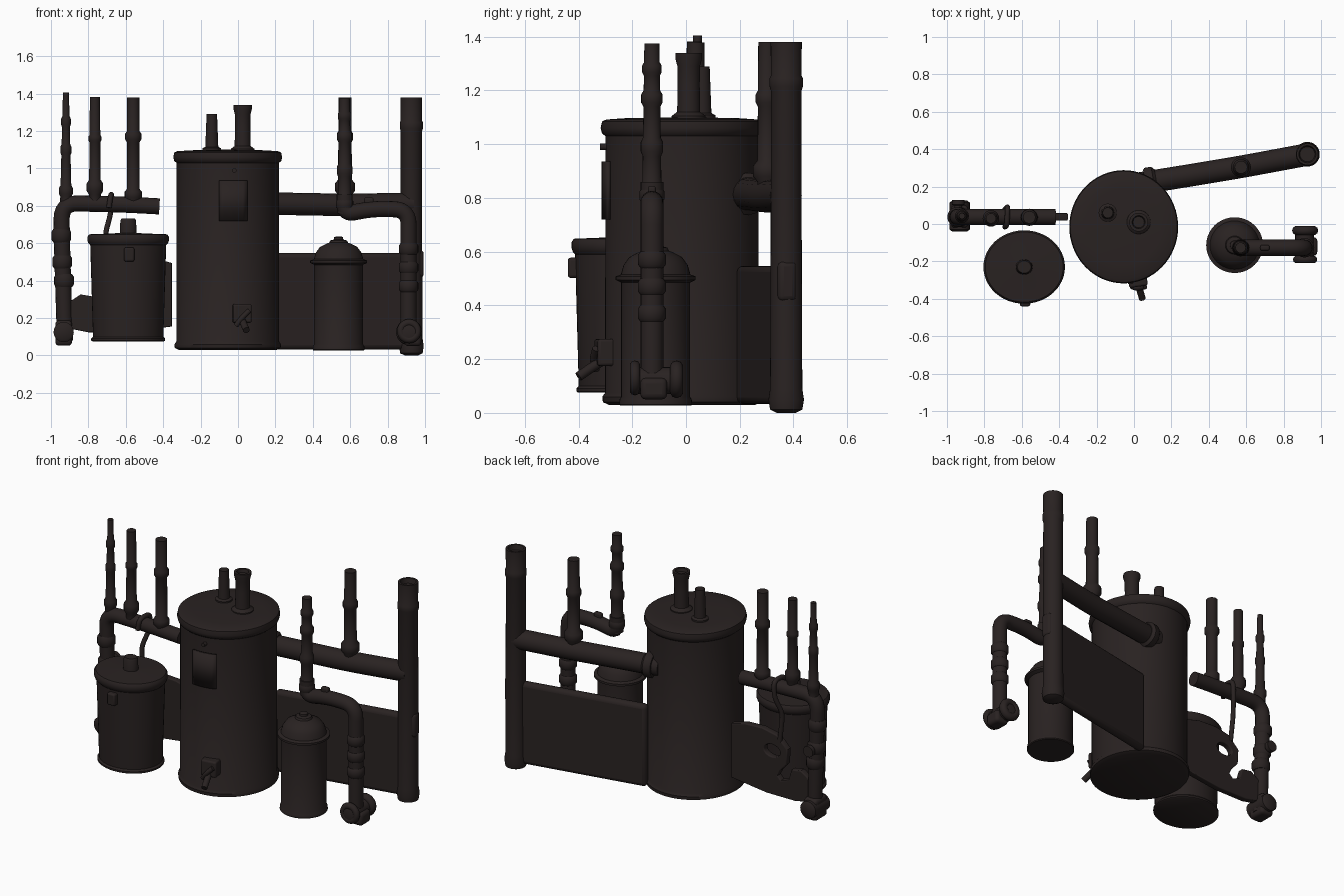
import bpy, bmesh, math
from mathutils import Vector

if "Cube" in bpy.data.objects:
    bpy.data.objects.remove(bpy.data.objects["Cube"])

mat = bpy.data.materials.new("dark_brown_iron")
mat.diffuse_color = (0.022, 0.016, 0.0155, 1)
mat.use_nodes = True
mat.node_tree.nodes["Principled BSDF"].inputs["Base Color"].default_value = mat.diffuse_color


def finish(ob, angle=40):
    ob.data.materials.clear()
    ob.data.materials.append(mat)
    bpy.ops.object.select_all(action='DESELECT')
    ob.select_set(True)
    bpy.context.view_layer.objects.active = ob
    bpy.ops.object.shade_smooth_by_angle(angle=math.radians(angle))
    return ob


def new_mesh(name, bm):
    bmesh.ops.recalc_face_normals(bm, faces=bm.faces)
    me = bpy.data.meshes.new(name)
    bm.to_mesh(me)
    bm.free()
    ob = bpy.data.objects.new(name, me)
    bpy.context.collection.objects.link(ob)
    return ob


def lathe(name, prof, x, y, sy=1.0, n=32, z=0, axis=(0, 0, 1)):
    """Capped solid of revolution from (radius, height) pairs."""
    bm = bmesh.new()
    q = Vector((0, 0, 1)).rotation_difference(Vector(axis))
    rings = []
    for r, h in prof:
        rings.append([bm.verts.new(q @ Vector((r * math.cos(2 * math.pi * i / n),
                     r * sy * math.sin(2 * math.pi * i / n), h)) + Vector((x, y, z))) for i in range(n)])
    for a, b in zip(rings, rings[1:]):
        for i in range(n):
            bm.faces.new((a[i], a[(i + 1) % n], b[(i + 1) % n], b[i]))
    bm.faces.new(rings[0])
    bm.faces.new(rings[-1])
    return finish(new_mesh(name, bm))


def tube(name, pts, r, fillet=0.07):
    """Round pipe along points with rounded corners."""
    P = [Vector(p) for p in pts]
    path = [P[0]]
    for a, b, c in zip(P, P[1:], P[2:]):
        f = min(fillet, (a - b).length * .49, (c - b).length * .49)
        s, e = b + (a - b).normalized() * f, b + (c - b).normalized() * f
        for k in range(7):
            t = k / 6
            path.append(s * (1 - t) ** 2 + b * 2 * t * (1 - t) + e * t * t)
    path.append(P[-1])
    cu = bpy.data.curves.new(name, 'CURVE')
    cu.dimensions = '3D'
    cu.bevel_depth, cu.bevel_resolution, cu.use_fill_caps = r, 6, True
    sp = cu.splines.new('POLY')
    sp.points.add(len(path) - 1)
    for p, v in zip(sp.points, path):
        p.co = (*v, 1)
    ob = bpy.data.objects.new(name, cu)
    bpy.context.collection.objects.link(ob)
    bpy.ops.object.select_all(action='DESELECT')
    ob.select_set(True)
    bpy.context.view_layer.objects.active = ob
    bpy.ops.object.convert(target='MESH')
    return finish(bpy.context.object)


def riser(name, x, y, z0, z1, r0, r1, collars):
    """Vertical pipe with raised collars given as (z, extra radius, half height)."""
    rad = lambda z: r0 + (r1 - r0) * (z - z0) / (z1 - z0)
    prof = [(r0, z0)]
    for z, e, h in collars:
        prof += [(rad(z - h), z - h), (rad(z) + e, z - h * .5), (rad(z) + e, z + h * .5), (rad(z + h), z + h)]
    return lathe(name, prof + [(r1, z1)], x, y, n=20)


def box(name, c, s, rot=0, bev=0.01):
    bm = bmesh.new()
    bmesh.ops.create_cube(bm, size=1)
    bmesh.ops.scale(bm, vec=s, verts=bm.verts)
    ob = new_mesh(name, bm)
    ob.location, ob.rotation_euler = c, (0, 0, rot)
    m = ob.modifiers.new("bevel", 'BEVEL')
    m.width, m.segments = bev, 3
    return finish(ob)


# main tank with rims, lid stubs
TX, TY = -0.055, -0.015
lathe("main_tank", [(.262, .03), (.283, .04), (.285, .06), (.275, .075), (.274, 1.03), (.286, 1.04),
                    (.291, 1.06), (.286, 1.085), (.27, 1.092), (.2, 1.097), (.05, 1.1)], TX, TY, 1.04, 64)
riser("lid_stub_small", -.14, .06, 1.08, 1.29, .036, .028, [(1.1, .014, .016)])
lathe("lid_stub_large", [(.065, 1.08), (.063, 1.105), (.043, 1.12), (.041, 1.22), (.042, 1.29), (.05, 1.32),
                         (.05, 1.34), (.035, 1.34), (.03, 1.32)], .025, .01)

# curved front plate on the tank
bm = bmesh.new()
cols = []
for i in range(7):
    x = -.1 + .15 * i / 6
    a = math.acos((x - TX) / .282)
    cols.append([bm.verts.new((x, TY - .293 * math.sin(a), z)) for z in (.72, .935)])
for a, b in zip(cols, cols[1:]):
    bm.faces.new((a[0], b[0], b[1], a[1]))
plate = new_mesh("front_plate", bm)
m = plate.modifiers.new("solid", 'SOLIDIFY')
m.thickness, m.offset = .012, 0
finish(plate)
lathe("plate_bolt", [(.012, 0), (.012, .03)], -.02, -.29, n=12, z=.99, axis=(0, -1, 0))

# drain tap
box("tap_body", (.02, -.30, .225), (.1, .07, .1), .15)
tube("tap_spout", [(.02, -.3, .2), (.03, -.35, .17), (.045, -.4, .135)], .018, .03)
tube("tap_handle", [(-.01, -.335, .16), (.02, -.345, .2), (.06, -.335, .24)], .014, .02)

# left drum
lathe("left_drum", [(.19, .075), (.198, .08), (.198, .09), (.188, .1), (.203, .59), (.213, .6), (.218, .615),
                    (.218, .635), (.208, .648), (.1, .652), (.045, .655), (.042, .72), (.036, .732)],
      -.587, -.23, .9, 48)
box("drum_latch", (-.582, -.415, .54), (.055, .05, .075))

# right small canister with domed lid
lathe("small_canister", [(.135, .027), (.139, .032), (.137, .05), (.131, .06), (.131, .485), (.152, .495),
                         (.152, .508), (.132, .515), (.122, .55), (.1, .58), (.065, .598), (.05, .603),
                         (.045, .615), (.025, .62), (.024, .632), (.012, .637)], .538, -.113, .98, 40)

# large exhaust pipe and back pipe
lathe("exhaust_pipe", [(.035, 0), (.06, .012), (.066, .05), (.06, .09), (.058, .5), (.057, 1.2), (.062, 1.215),
                       (.062, 1.245), (.057, 1.255), (.058, 1.38), (.046, 1.38), (.04, 1.35)], .927, .373)
tube("back_pipe", [(.02, .215, .815), (.3, .26, .81), (.57, .305, .805), (.93, .372, .81)], .06, .1)
lathe("back_pipe_flange", [(.07, 0), (.078, .01), (.078, .045), (.062, .06)], .06, .222, n=24, z=.815,
      axis=(.98, .17, 0))
riser("back_riser", .572, .303, .82, 1.38, .038, .034, [(.9, .016, .04), (1.17, .008, .03)])

# rear panel between tank and exhaust
ang = math.atan2(.157, .81)
box("rear_panel", (.535, .293, .29), (.85, .055, .515), ang, .024)
box("panel_clamp", (.965, .375, .49), (.05, .07, .15), ang, .02)

# right front pipe run with valve at the foot
riser("front_riser", .57, -.127, .76, 1.375, .037, .028,
      [(.81, .01, .03), (.99, .008, .035), (1.17, .009, .03), (1.28, .007, .025)])
tube("front_pipe", [(.57, -.127, .86), (.57, -.127, .755), (.72, -.127, .785), (.912, -.127, .78),
                    (.912, -.127, .08)], .043, .08)
for i, z in enumerate((.57, .47, .37)):
    lathe(f"front_pipe_collar_{i}", [(.043, -.03), (.052, -.018), (.052, .018), (.043, .03)],
          .912, -.127, n=20, z=z)
box("pipe_lug", (.7, -.127, .825), (.05, .03, .04))
lathe("valve_body", [(.035, -.095), (.05, -.09), (.05, .09), (.035, .095)], .912, -.112, n=24, z=.12,
      axis=(0, 1, 0))


def ring(name, c, R, r):
    bpy.ops.mesh.primitive_torus_add(location=c, rotation=(math.pi / 2, 0, 0), major_radius=R, minor_radius=r,
                                     major_segments=28, minor_segments=10)
    bpy.context.object.name = name
    finish(bpy.context.object)


ring("valve_ring_front", (.915, -.19, .13), .045, .02)
ring("valve_ring_back", (.915, -.035, .125), .045, .025)
box("valve_side", (.935, -.12, .09), (.09, .1, .08), 0, .02)

# left pipe run
Y = .038
tube("left_pipe", [(-.42, Y, .797), (-.6, Y, .807), (-.945, Y, .815), (-.94, Y, .55), (-.925, Y, .08)], .043, .09)
for i, (x, z) in enumerate(((-.945, .64), (-.94, .5), (-.93, .4))):
    lathe(f"left_pipe_collar_{i}", [(.043, -.035), (.053, -.02), (.053, .02), (.043, .035)], x, Y, n=20, z=z)
lathe("left_pipe_knob", [(.02, 0), (.02, .06), (.034, .065), (.034, .09)], -.94, Y, n=16, z=.5, axis=(0, 1, 0))
lathe("left_foot", [(.04, -.08), (.054, -.07), (.054, .075), (.04, .085)], -.932, .04, n=24, z=.125,
      axis=(0, 1, 0))
box("left_foot_block", (-.932, .04, .12), (.09, .12, .135), 0, .02)
riser("left_riser_thin", -.92, .043, .82, 1.405, .031, .016, [(.88, .008, .03), (1.1, .006, .03), (1.25, .006, .03)])
riser("left_riser_middle", -.765, .03, .8, 1.382, .032, .027, [(.9, .013, .04), (1.16, .006, .02)])
riser("left_riser_wide", -.56, .036, .8, 1.378, .034, .033, [(.86, .012, .03), (1.17, .01, .03)])

# hose hooked over the left pipe
tube("hose", [(-.69, -.015, .79), (-.68, -.01, .86), (-.675, .09, .86), (-.68, .09, .76), (-.71, .05, .65),
              (-.69, .05, .47)], .014, .04)

# left mounting plate with hole and notch
cu = bpy.data.curves.new("mount_plate", 'CURVE')
cu.dimensions, cu.fill_mode = '2D', 'BOTH'
cu.extrude, cu.bevel_depth, cu.bevel_resolution = .014, .006, 2
outline = [(-.36, .16), (-.36, .49), (-.45, .515), (-.57, .52), (-.67, .5), (-.74, .43), (-.735, .34), (-.69, .29),
           (-.67, .25), (-.7, .22), (-.76, .24), (-.78, .31), (-.84, .32), (-.9, .28), (-.9, .15), (-.8, .13),
           (-.6, .13)]
hole = [(-.64 + .062 * math.cos(i * math.pi / 8), .4 + .045 * math.sin(i * math.pi / 8)) for i in range(16)]
for loop in (outline, hole):
    sp = cu.splines.new('POLY')
    sp.points.add(len(loop) - 1)
    sp.use_cyclic_u = True
    for p, v in zip(sp.points, loop):
        p.co = (v[0], v[1], 0, 1)
mp = bpy.data.objects.new("mount_plate", cu)
bpy.context.collection.objects.link(mp)
mp.location, mp.rotation_euler = (0, Y, 0), (math.pi / 2, 0, 0)
bpy.ops.object.select_all(action='DESELECT')
mp.select_set(True)
bpy.context.view_layer.objects.active = mp
bpy.ops.object.convert(target='MESH')
finish(bpy.context.object)
